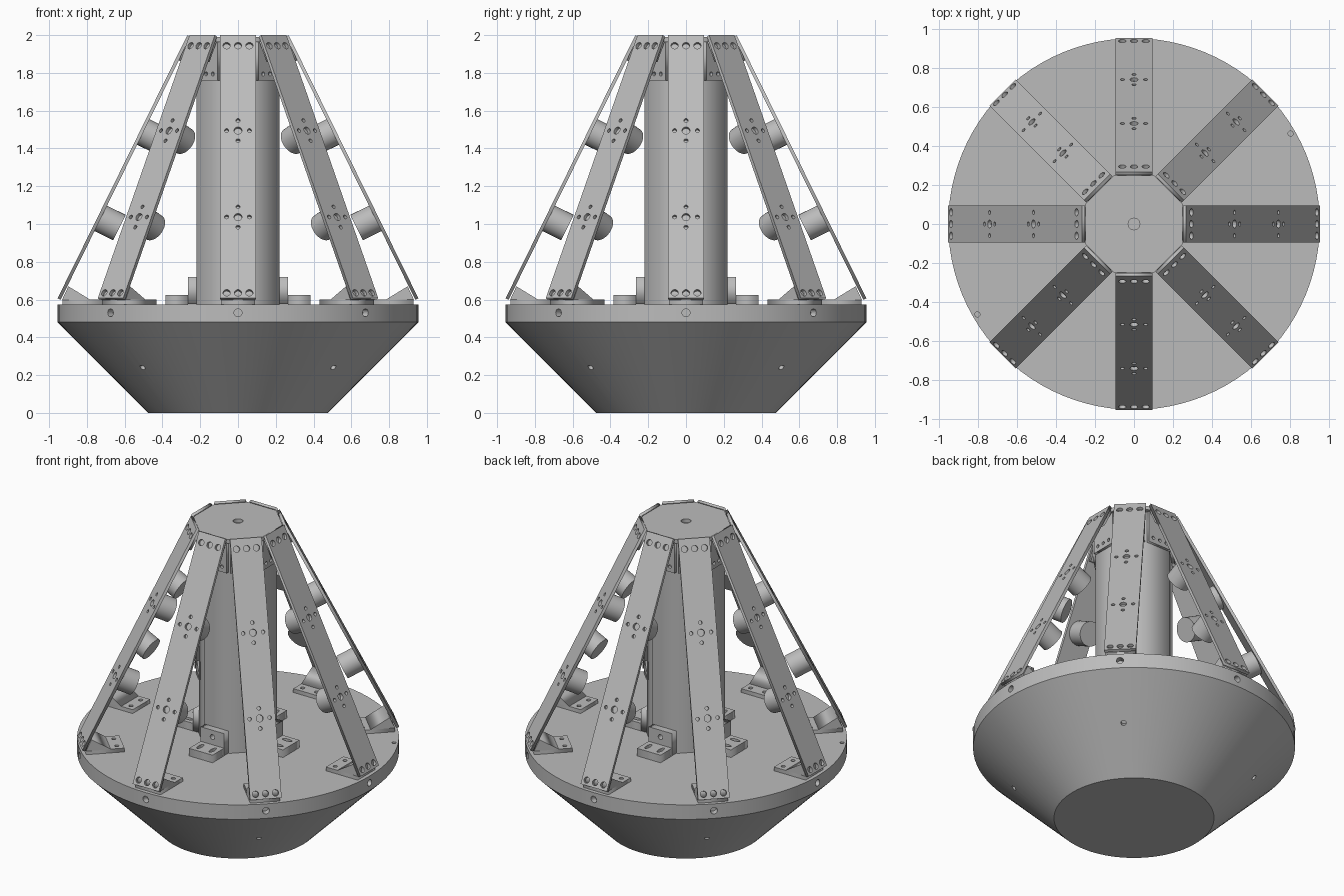
import bpy, bmesh
from math import cos, sin, pi, hypot
from mathutils import Matrix, Vector

if "Cube" in bpy.data.objects:
    bpy.data.objects.remove(bpy.data.objects["Cube"])

grey = bpy.data.materials.new("plain grey")
grey.use_nodes = True
COLOUR = (0.5, 0.5, 0.5, 1)
grey.diffuse_color = COLOUR
grey.node_tree.nodes["Principled BSDF"].inputs["Base Color"].default_value = COLOUR

UP = Vector((0, 0, 1))


def place(name, mesh, matrix=None):
    if not mesh.materials:
        mesh.materials.append(grey)
    obj = bpy.data.objects.new(name, mesh)
    bpy.context.collection.objects.link(obj)
    if matrix is not None:
        obj.matrix_world = matrix
    return obj


def smooth(obj):
    bpy.ops.object.select_all(action='DESELECT')
    obj.select_set(True)
    bpy.context.view_layer.objects.active = obj
    bpy.ops.object.shade_smooth_by_angle(angle=pi / 6)


def axes(x, y, z, origin):
    m = Matrix((x, y, z)).transposed().to_4x4()
    m.translation = origin
    return m


def directions(k):
    a = k * pi / 4
    return Vector((cos(a), sin(a), 0)), Vector((-sin(a), cos(a), 0))


def circle(x, y, r, stretch=1.0, n=20):
    return [(x + r * cos(2 * pi * i / n), y + r * stretch * sin(2 * pi * i / n)) for i in range(n)]


def rect(w, y0, y1):
    return [(-w / 2, y0), (w / 2, y0), (w / 2, y1), (-w / 2, y1)]


def octagon(apothem):
    r = apothem / cos(pi / 8)
    return [(r * cos(pi / 8 + i * pi / 4), r * sin(pi / 8 + i * pi / 4)) for i in range(8)]


def plate(outline, holes, thickness):
    """Flat outline with holes, thickened evenly about its own plane."""
    curve = bpy.data.curves.new("outline", 'CURVE')
    curve.dimensions = '2D'
    curve.fill_mode = 'BOTH'
    curve.extrude = thickness / 2
    for loop in [outline] + holes:
        spline = curve.splines.new('POLY')
        spline.points.add(len(loop) - 1)
        for point, (x, y) in zip(spline.points, loop):
            point.co = (x, y, 0, 1)
        spline.use_cyclic_u = True
    obj = bpy.data.objects.new("outline", curve)
    bpy.context.collection.objects.link(obj)
    deps = bpy.context.evaluated_depsgraph_get()
    mesh = bpy.data.meshes.new_from_object(obj.evaluated_get(deps))
    bpy.data.objects.remove(obj)
    mesh.materials.clear()
    return mesh


def cylinder(bm, r, depth, matrix, n=32):
    bmesh.ops.create_cone(bm, cap_ends=True, segments=n, radius1=r, radius2=r,
                          depth=depth, matrix=matrix)


def to_mesh(bm, name):
    mesh = bpy.data.meshes.new(name)
    bm.to_mesh(mesh)
    bm.free()
    return mesh


# Conical base with a straight rim
bm = bmesh.new()
profile = [(0, 0), (0.475, 0), (0.955, 0.48), (0.955, 0.575), (0, 0.575)]
verts = [bm.verts.new((r, 0, z)) for r, z in profile]
edges = [bm.edges.new(pair) for pair in zip(verts, verts[1:])]
bmesh.ops.spin(bm, geom=verts + edges, cent=(0, 0, 0), axis=UP, angle=2 * pi, steps=96)
bmesh.ops.remove_doubles(bm, verts=bm.verts, dist=0.0005)
bmesh.ops.recalc_face_normals(bm, faces=bm.faces)
base = place("conical_base", to_mesh(bm, "conical_base"))

# Drilled holes: rim, cone and deck
bm = bmesh.new()
for k in range(8):
    R, T = directions(k)
    cylinder(bm, 0.021, 0.08, axes(T, UP, R, R * 0.955 + UP * 0.53), 20)
    if k % 2:
        out = (R - UP).normalized()
        cylinder(bm, 0.016, 0.08, axes(T, out.cross(T), out, R * 0.715 + UP * 0.24), 20)
for side in (-1, 1):
    cylinder(bm, 0.013, 0.06, Matrix.Translation((0.805 * side, 0.465 * side, 0.575)), 16)
cutter = place("hole_cutter", to_mesh(bm, "hole_cutter"))
cutter.hide_render = True
cut = base.modifiers.new("holes", 'BOOLEAN')
cut.object = cutter
cut.solver = 'EXACT'
bpy.context.view_layer.objects.active = base
bpy.ops.object.modifier_apply(modifier=cut.name)
bpy.data.objects.remove(cutter)
smooth(base)

# Central column and its top plate
place("column", plate(octagon(0.22), [], 1.39), Matrix.Translation((0, 0, 1.27)))
place("top_plate", plate(octagon(0.25), [circle(0, 0, 0.03)], 0.025),
      Matrix.Translation((0, 0, 1.977)))

# Shared meshes for the eight-fold frame
FOOT, HEAD = (0.955, 0.607), (0.268, 2.0)
run, rise = FOOT[0] - HEAD[0], HEAD[1] - FOOT[1]
length = hypot(run, rise)
strap_holes = [circle(x, y, 0.019) for x in (-0.06, 0, 0.06) for y in (0.032, length - 0.062)]
for y in (0.48, 0.99):
    strap_holes.append(circle(0, y, 0.021))
    strap_holes += [circle(dx, y + dy, 0.011)
                    for dx, dy in ((0.06, 0), (-0.06, 0), (0, 0.06), (0, -0.06))]
strap_mesh = plate(rect(0.19, 0, length), strap_holes, 0.018)
tab_mesh = plate(rect(0.17, length - 0.14, length - 0.015), [], 0.018)
hanger_mesh = plate(rect(0.17, 1.76, 1.965),
                    [circle(x, 1.795, 0.011) for x in (-0.05, 0, 0.05)], 0.018)
foot_mesh = plate(rect(0.18, 0.70, 0.93), [circle(x, 0.74, 0.013) for x in (-0.05, 0.05)], 0.025)
wedge_mesh = plate([(0.78, 0.598), (0.932, 0.598), (0.898, 0.67)], [], 0.18)
bm = bmesh.new()
cylinder(bm, 0.075, 0.11, Matrix.Identity(4))
sensor_mesh = to_mesh(bm, "sensor")

for k in range(8):
    R, T = directions(k)
    along = (UP * rise - R * run) / length
    out = T.cross(along)
    lean = axes(T, along, out, R * FOOT[0] + UP * FOOT[1])
    # Sloping strap, the tab behind it and the hanger on the column
    place("strap", strap_mesh, lean @ Matrix.Translation((0, 0, -0.009)))
    place("top_tab", tab_mesh, lean @ Matrix.Translation((0, 0, -0.027)))
    place("top_hanger", hanger_mesh, axes(T, UP, R, R * 0.23))
    # Foot plate and wedge on the deck
    place("strap_foot", foot_mesh, axes(-T, R, -UP, UP * 0.5875))
    place("strap_wedge", wedge_mesh, axes(R, UP, -T, Vector()))
    # Round units on the inner side of the strap
    for y in (0.48, 0.99):
        smooth(place("round_unit", sensor_mesh, lean @ Matrix.Translation((0, y, -0.073))))

# Angle brackets at the foot of the column
upright_mesh = plate(rect(0.17, 0.576, 0.72), [circle(0, 0.675, 0.016)], 0.045)
ledge_mesh = plate(rect(0.17, 0.265, 0.385),
                   [circle(x, 0.325, 0.013, 2.6) for x in (-0.045, 0.045)], 0.05)
for k in (0, 2, 4, 6):
    R, T = directions(k)
    place("column_bracket_upright", upright_mesh, axes(T, UP, R, R * 0.2425))
    place("column_bracket_ledge", ledge_mesh, axes(-T, R, -UP, UP * 0.6))
